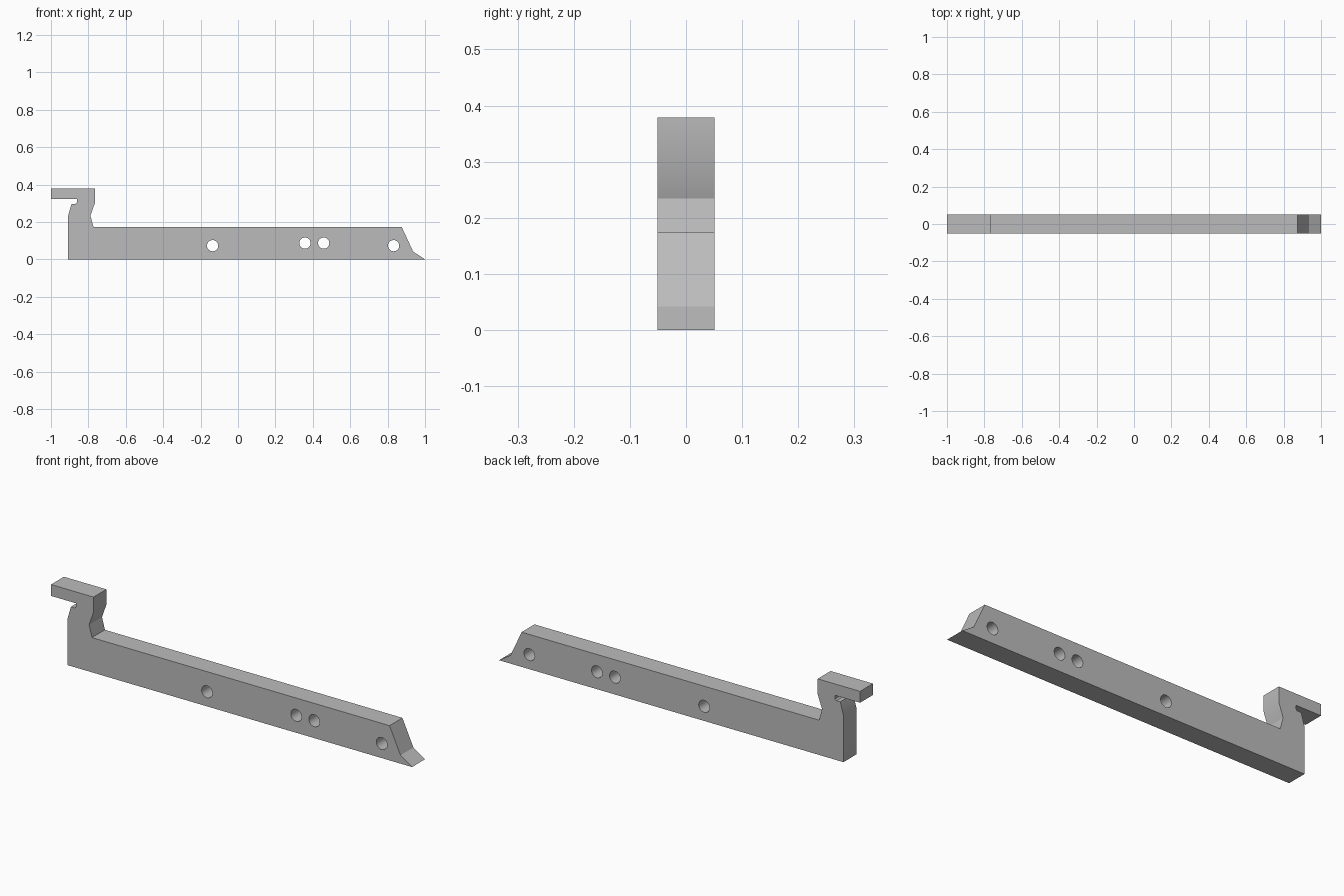
import bpy, bmesh, math

cube = bpy.data.objects.get("Cube")
if cube:
    bpy.data.objects.remove(cube, do_unlink=True)

HALF_WIDTH = 0.051

grey = bpy.data.materials.new("plain grey")
grey.use_nodes = True
colour = (0.5, 0.5, 0.5, 1)
grey.diffuse_color = colour
grey.node_tree.nodes["Principled BSDF"].inputs["Base Color"].default_value = colour

# Side outline: long bar, pointed toe, necked post and overhanging hook
outline = [
    (-0.908, 0), (1, 0), (0.936, 0.042), (0.875, 0.174),
    (-0.773, 0.174), (-0.789, 0.234), (-0.765, 0.302), (-0.765, 0.379),
    (-1, 0.379), (-1, 0.322), (-0.861, 0.322), (-0.861, 0.304),
    (-0.868, 0.297), (-0.89, 0.297), (-0.908, 0.234),
]


def extruded(name, points):
    bm = bmesh.new()
    face = bm.faces.new([bm.verts.new((x, -HALF_WIDTH, z)) for x, z in points])
    result = bmesh.ops.extrude_face_region(bm, geom=[face])
    moved = [v for v in result["geom"] if isinstance(v, bmesh.types.BMVert)]
    bmesh.ops.translate(bm, vec=(0, 2 * HALF_WIDTH, 0), verts=moved)
    bmesh.ops.recalc_face_normals(bm, faces=bm.faces)
    mesh = bpy.data.meshes.new(name)
    bm.to_mesh(mesh)
    bm.free()
    mesh.materials.append(grey)
    obj = bpy.data.objects.new(name, mesh)
    bpy.context.collection.objects.link(obj)
    return obj


bar = extruded("hooked_bar", outline)

# Four round holes through the bar
for x, z in [(-0.136, 0.073), (0.358, 0.087), (0.458, 0.087), (0.832, 0.073)]:
    bpy.ops.mesh.primitive_cylinder_add(
        vertices=32, radius=0.03, depth=0.3,
        location=(x, 0, z), rotation=(math.pi / 2, 0, 0))
    cutter = bpy.context.object
    cutter.name = "hole_cutter"
    cutter.hide_render = True
    cutter.data.materials.append(grey)
    cut = bar.modifiers.new("hole", 'BOOLEAN')
    cut.operation = 'DIFFERENCE'
    cut.solver = 'EXACT'
    cut.object = cutter
    bpy.ops.object.select_all(action='DESELECT')
    bar.select_set(True)
    bpy.context.view_layer.objects.active = bar
    bpy.ops.object.modifier_apply(modifier=cut.name)
    bpy.data.objects.remove(cutter, do_unlink=True)

# Smooth hole walls, crisp outer edges
bpy.ops.object.shade_smooth_by_angle(angle=math.radians(25))
